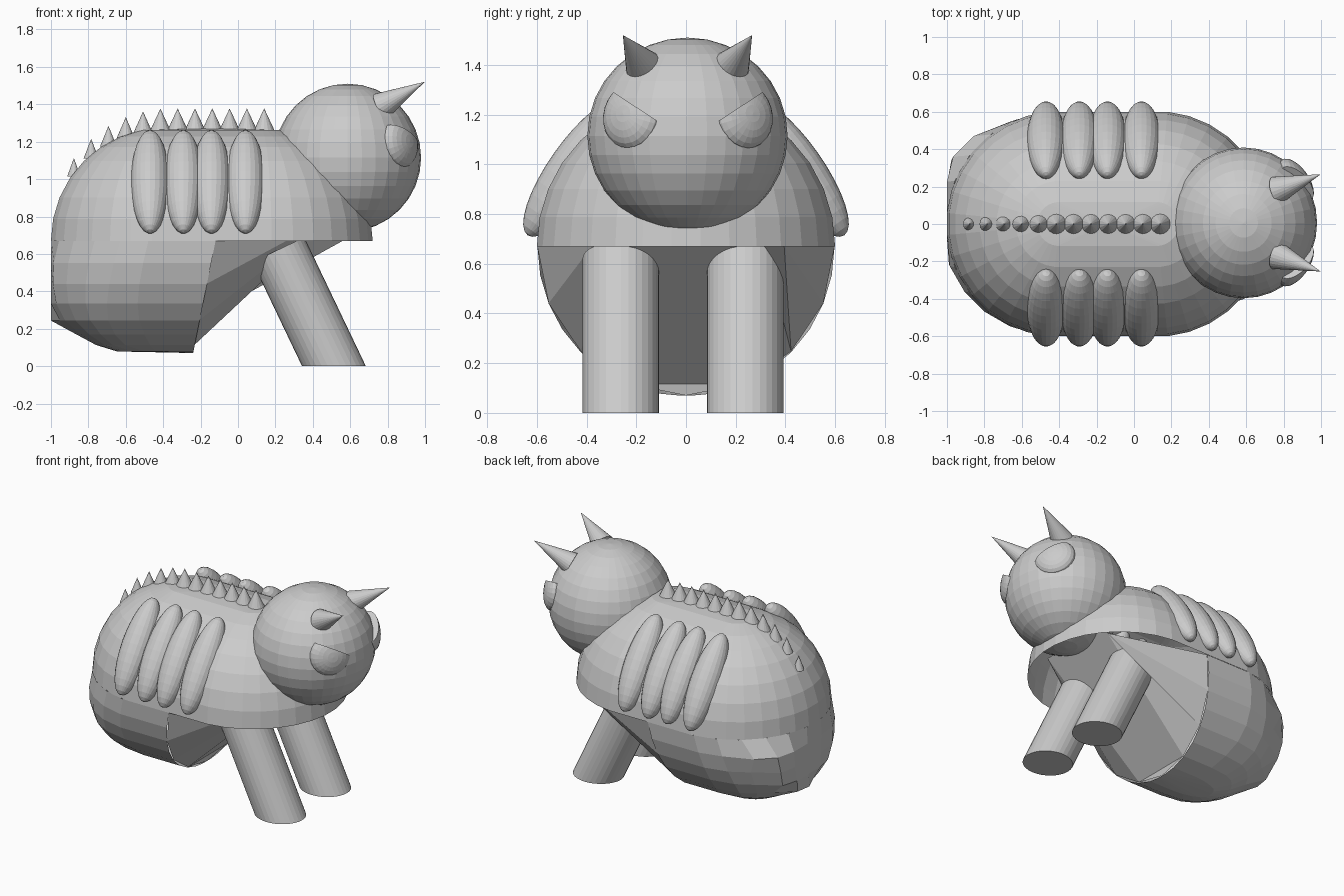
import bpy, bmesh, math
from mathutils import Vector, Matrix

if "Cube" in bpy.data.objects:
    bpy.data.objects.remove(bpy.data.objects["Cube"])


def finish(bm, name):
    bmesh.ops.recalc_face_normals(bm, faces=bm.faces[:])
    me = bpy.data.meshes.new(name)
    bm.to_mesh(me)
    bm.free()
    ob = bpy.data.objects.new(name, me)
    bpy.context.collection.objects.link(ob)
    return ob


def cut(bm, co, no, fill=False):
    """Remove everything on the side the normal points to."""
    r = bmesh.ops.bisect_plane(bm, geom=bm.verts[:] + bm.edges[:] + bm.faces[:],
                               plane_co=co, plane_no=no, clear_outer=True)
    if fill:
        edges = [e for e in r["geom_cut"] if isinstance(e, bmesh.types.BMEdge)]
        bmesh.ops.holes_fill(bm, edges=edges)


def capsule(segments, rings):
    """Sphere of radius 0.6 stretched along x."""
    bm = bmesh.new()
    bmesh.ops.create_uvsphere(bm, u_segments=segments, v_segments=rings, radius=0.603,
                              matrix=Matrix.Rotation(math.pi / segments, 4, 'Z'))
    for v in bm.verts:
        if abs(v.co.x) > 1e-4:
            v.co.x += math.copysign(0.26, v.co.x)
        v.co += Vector((-0.14, 0, 0.67))
    return bm


def ellipsoid(loc, rot, scale, seg=24, rings=12):
    bm = bmesh.new()
    bmesh.ops.create_uvsphere(bm, u_segments=seg, v_segments=rings, radius=1,
                              matrix=Matrix.LocRotScale(Vector(loc), rot, Vector(scale)))
    return bm


def cone(base, tip, r1, r2, seg):
    base, tip = Vector(base), Vector(tip)
    d = tip - base
    rot = d.to_track_quat('Z', 'Y')
    bm = bmesh.new()
    bmesh.ops.create_cone(bm, cap_ends=True, segments=seg, radius1=r1, radius2=r2,
                          depth=d.length,
                          matrix=Matrix.LocRotScale((base + tip) / 2, rot, None))
    return bm


# Upper body: open-bottomed half capsule
bm = capsule(32, 16)
cut(bm, (0, 0, 0.67), (0, 0, -1))
finish(bm, "upper_body")

# Rear lower body, coarser, sagging backwards, with an uneven bulge on one side
bm = capsule(24, 16)
cut(bm, (0, 0, 0.67), (0, 0, 1))
cut(bm, (-0.24, 0, 0.07), (0.6, 0, -0.12))
for v in bm.verts:
    if v.co.x < -0.4:
        sag = min(1, (0.67 - v.co.z) / 0.4) * min(1, (-0.4 - v.co.x) / 0.1)
        bulge = 0.06 if v.co.y > 0.05 and v.co.x < -0.74 and 0.2 < v.co.z < 0.6 else 0
        v.co.x = max(v.co.x - 0.13 * sag - bulge, -1.0)
finish(bm, "rear_body")

# Slanted belly panel: fans from the rim of the rear body up into the shell
bm = bmesh.new()
ends = []
for s in (-1, 1):
    arc = []
    for deg in (0, 22.5, 45, 68):
        a = math.radians(deg)
        z = 0.67 - 0.598 * math.sin(a)
        arc.append(bm.verts.new((-0.24 + 0.12 * (z - 0.07) / 0.6,
                                 s * 0.598 * math.cos(a), z)))
    inner = bm.verts.new((0.50, s * 0.28, 0.80))
    if s > 0:
        # left side also reaches the shell's rim
        rim = bm.verts.new((0.56, 0.395, 0.67))
        bm.faces.new((arc[2], rim, inner))
    else:
        rim = inner
    bm.faces.new((arc[0], rim, arc[1]))
    bm.faces.new((arc[1], rim, arc[2]))
    bm.faces.new((arc[2], inner, arc[3]))
    ends.append((arc[3], inner))
low = bm.verts.new((-0.24, 0, 0.07))
bm.faces.new((ends[0][0], ends[1][0], ends[1][1], ends[0][1]))
bm.faces.new((ends[0][0], low, ends[1][0]))
finish(bm, "belly_panel")

# Head
finish(ellipsoid((0.586, 0.006, 1.115), None, (0.393, 0.403, 0.395), 32, 16), "head")

for s, side in ((-1, "right"), (1, "left")):
    # Horn
    finish(cone((0.765, s * 0.175 + 0.006, 1.39), (0.998, s * 0.26 + 0.006, 1.52),
                0.075, 0, 24), side + "_horn")

    # Eye: flattened ball sliced by a slanted brow line
    c = Vector((0.867, s * 0.225 + 0.008, 1.195))
    n = Vector((0.78, s * 0.55, 0.14))
    bm = ellipsoid(c, n.to_track_quat('Z', 'Y'), (0.135, 0.135, 0.065))
    cut(bm, (0.9, s * 0.20 + 0.008, 1.225), (0, -s * 0.55, 0.83), True)
    finish(bm, side + "_eye")

    # Leaning front leg, trimmed flat at the ground
    axis = Vector((-0.43, 0, 0.90)).normalized()
    foot = Vector((0.513, s * 0.25 - 0.012, 0))
    bm = cone(foot - axis * 0.2, foot + axis * 0.69, 0.154, 0.154, 32)
    cut(bm, (0, 0, 0), (0, 0, -1), True)
    finish(bm, side + "_front_leg")

    # Ribs
    for i, x in enumerate((-0.470, -0.292, -0.142, 0.04)):
        rot = Matrix.Rotation(s * math.radians(35), 3, 'X').to_quaternion()
        finish(ellipsoid((x, s * 0.448, 0.985), rot, (0.103, 0.103, 0.33), 24, 16),
               f"{side}_rib_{i + 1}")

# Row of spikes along the spine
for i in range(12):
    x = 0.14 - i * 0.0925
    dx = max(0, -0.4 - x)
    z = 0.67 + math.sqrt(0.36 - dx * dx)
    finish(cone((x, 0, z - 0.02), (x, 0, z + 0.108 - dx * 0.06), 0.06 - dx * 0.05, 0, 16),
           f"back_spike_{i + 1}")
